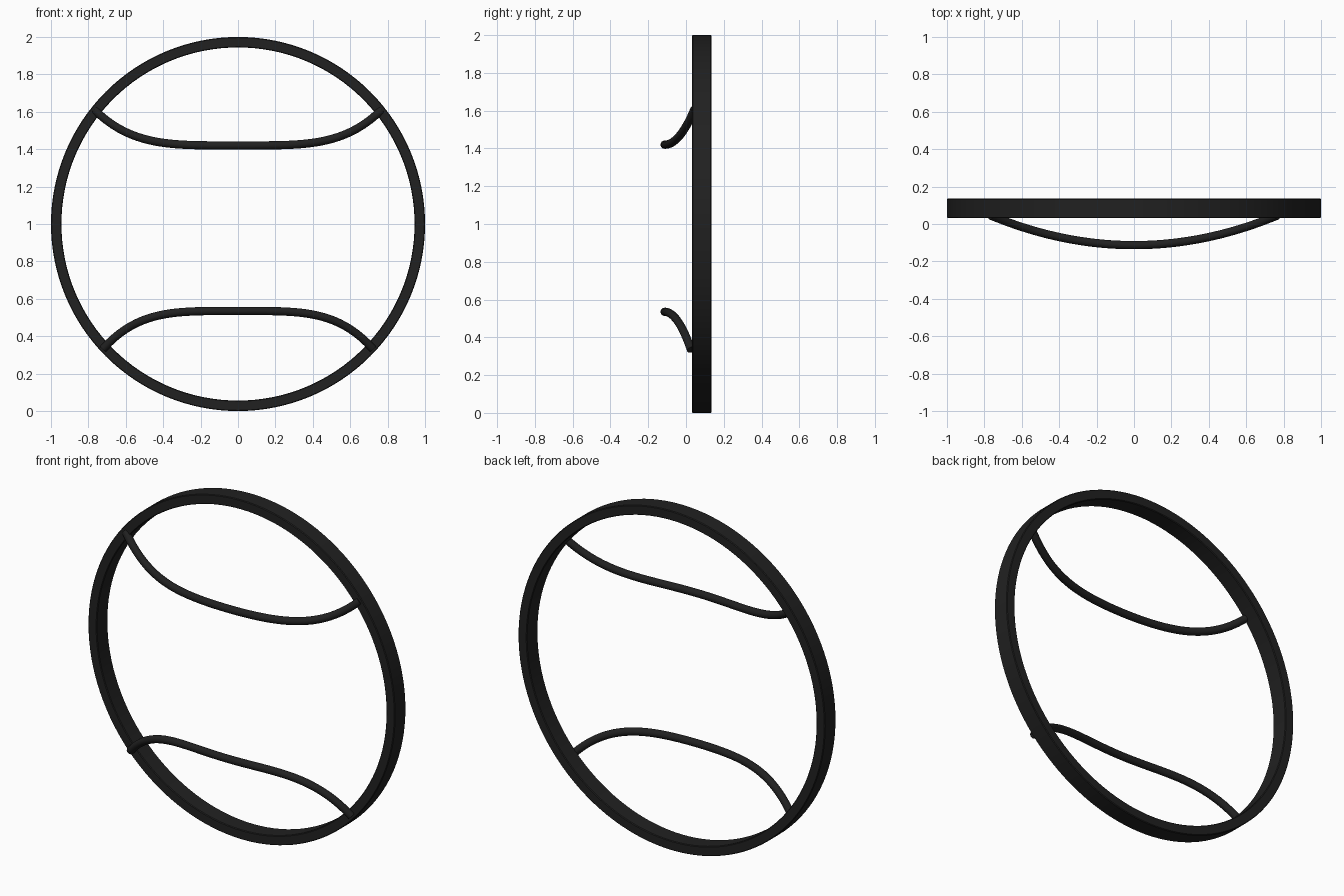
import bpy, bmesh, math
from mathutils import Vector, Matrix

cube = bpy.data.objects.get("Cube")
if cube:
    bpy.data.objects.remove(cube, do_unlink=True)

black = bpy.data.materials.new("soft_black")
black.use_nodes = True
colour = (0.015, 0.015, 0.015, 1)
black.diffuse_color = colour
black.node_tree.nodes["Principled BSDF"].inputs["Base Color"].default_value = colour

CENTRE = Vector((0, 0, 1))
FRONT, BACK = 0.032, 0.135
INNER, OUTER = 0.944, 1.0
TUBE = 0.022


def finish(name, bm):
    bmesh.ops.recalc_face_normals(bm, faces=bm.faces)
    mesh = bpy.data.meshes.new(name)
    bm.to_mesh(mesh)
    bm.free()
    mesh.materials.append(black)
    obj = bpy.data.objects.new(name, mesh)
    bpy.context.collection.objects.link(obj)
    bpy.ops.object.select_all(action='DESELECT')
    obj.select_set(True)
    bpy.context.view_layer.objects.active = obj
    bpy.ops.object.shade_smooth_by_angle(angle=math.radians(35))
    return obj


# Hoop: a flat band profile with slightly chamfered edges, spun about y
def build_hoop(steps=128, c=0.004):
    profile = [(INNER, FRONT + c), (INNER + c, FRONT), (OUTER - c, FRONT), (OUTER, FRONT + c),
               (OUTER, BACK - c), (OUTER - c, BACK), (INNER + c, BACK), (INNER, BACK - c)]
    bm = bmesh.new()
    verts = [bm.verts.new((r, y, CENTRE.z)) for r, y in profile]
    edges = [bm.edges.new((v, verts[i - 1])) for i, v in enumerate(verts)]
    bmesh.ops.spin(bm, geom=verts + edges, cent=CENTRE, axis=(0, 1, 0),
                   angle=math.tau, steps=steps, use_merge=True)
    bmesh.ops.remove_doubles(bm, verts=bm.verts, dist=0.0005)
    finish("hoop", bm)


# Seam: a round tube bowing forward, with ends that sweep into the hoop
def build_seam(name, height, bend, reach, steps=48, sides=16):
    def point(x):
        return Vector((x, -0.113 + 0.27 * x * x, height + bend * x ** 4))

    bm = bmesh.new()
    rings = []
    for i in range(steps + 1):
        x = reach * (2 * i / steps - 1)
        tangent = (point(x + 0.001) - point(x - 0.001)).normalized()
        side = tangent.cross(Vector((0, 0, 1))).normalized()
        up = side.cross(tangent)
        angles = [math.tau * k / sides for k in range(sides)]
        rings.append([bm.verts.new(point(x) + TUBE * (math.cos(a) * side + math.sin(a) * up))
                      for a in angles])
    for a, b in zip(rings, rings[1:]):
        for k in range(sides):
            bm.faces.new((a[k - 1], a[k], b[k], b[k - 1]))
    bm.faces.new(rings[0])
    bm.faces.new(rings[-1])
    finish(name, bm)


build_hoop()
build_seam("upper_seam", 1.42, 0.55, 0.765)
build_seam("lower_seam", 0.535, -0.75, 0.72)
